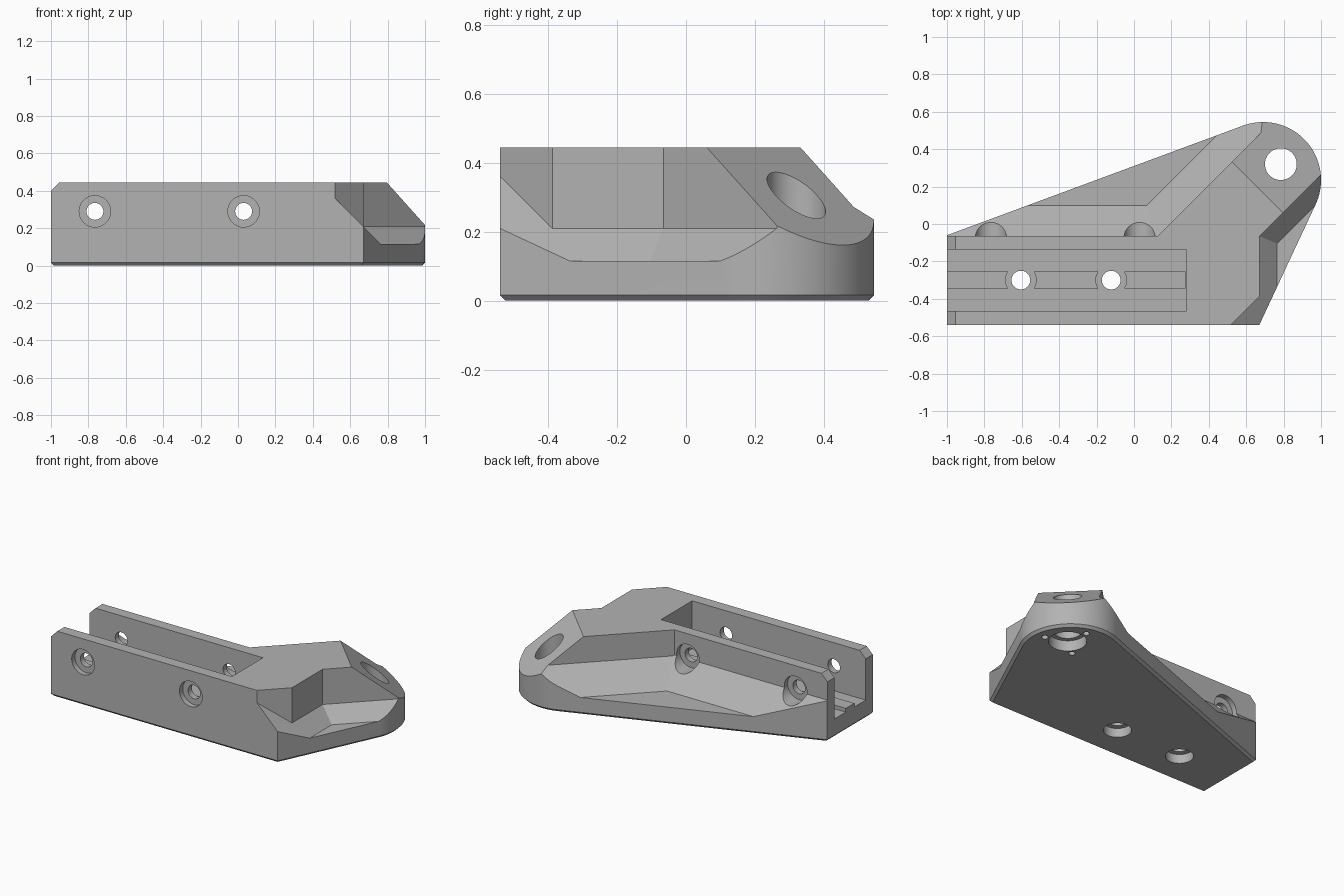
import bpy, bmesh
from math import sin, cos, radians, sqrt
from mathutils import Vector, Matrix

if "Cube" in bpy.data.objects:
    bpy.data.objects.remove(bpy.data.objects["Cube"])

grey = bpy.data.materials.new("plain_grey")
grey.use_nodes = True
COLOUR = (0.45, 0.45, 0.45, 1)
grey.diffuse_color = COLOUR
grey.node_tree.nodes["Principled BSDF"].inputs["Base Color"].default_value = COLOUR

TOP = 0.445
FLOOR = 0.125      # channel floor
LEDGE = 0.115      # lowest level of the side pockets
R = sqrt(0.5)


def to_object(bm, name):
    bmesh.ops.recalc_face_normals(bm, faces=bm.faces)
    mesh = bpy.data.meshes.new(name)
    bm.to_mesh(mesh)
    bm.free()
    mesh.materials.append(grey)
    ob = bpy.data.objects.new(name, mesh)
    bpy.context.collection.objects.link(ob)
    return ob


def box(name, lo, hi):
    bm = bmesh.new()
    lo, hi = Vector(lo), Vector(hi)
    size = hi - lo
    bmesh.ops.create_cube(bm, size=1, matrix=Matrix.Translation((lo + hi) / 2) @ Matrix.Diagonal((*size, 1)))
    return to_object(bm, name)


def cylinder(name, start, end, radius, sides=48):
    bm = bmesh.new()
    a, b = Vector(start), Vector(end)
    turn = (b - a).to_track_quat('Z', 'Y').to_matrix().to_4x4()
    bmesh.ops.create_cone(bm, cap_ends=True, segments=sides, radius1=radius, radius2=radius,
                          depth=(b - a).length, matrix=Matrix.Translation((a + b) / 2) @ turn)
    return to_object(bm, name)


def wedge(name, planes):
    """Large block trimmed to the side n.p > c of every plane."""
    bm = bmesh.new()
    bmesh.ops.create_cube(bm, size=4)
    for n, c in planes:
        n = Vector(n)
        bmesh.ops.bisect_plane(bm, geom=bm.verts[:] + bm.edges[:] + bm.faces[:],
                               plane_co=n * (c / n.length_squared), plane_no=n.normalized(),
                               clear_inner=True)
        bmesh.ops.holes_fill(bm, edges=[e for e in bm.edges if e.is_boundary], sides=0)
    return to_object(bm, name)


def cut(target, cutter):
    cutter.hide_render = True
    mod = target.modifiers.new("cut", 'BOOLEAN')
    mod.operation = 'DIFFERENCE'
    mod.solver = 'EXACT'
    mod.object = cutter
    bpy.context.view_layer.objects.active = target
    bpy.ops.object.modifier_apply(modifier=mod.name)
    bpy.data.objects.remove(cutter)


# Bracket body: straight sides running into a rounded nose
nose = Vector((0.69, 0.235))
outline = [(-1, -0.06), (-1, -0.54), (0.67, -0.54)]
for i in range(41):
    a = radians(-25 + 135 * i / 40)
    outline.append((nose.x + 0.31 * cos(a), nose.y + 0.31 * sin(a)))
bm = bmesh.new()
base = bm.faces.new([bm.verts.new((x, y, 0)) for x, y in outline])
lid = bmesh.ops.extrude_face_region(bm, geom=[base])
bmesh.ops.translate(bm, vec=(0, 0, TOP), verts=[v for v in lid["geom"] if isinstance(v, bmesh.types.BMVert)])
bmesh.ops.recalc_face_normals(bm, faces=bm.faces)
rim = [e for e in bm.edges if all(v.co.z < 0.001 for v in e.verts)]
bmesh.ops.bevel(bm, geom=rim, offset=0.016, segments=1, affect='EDGES')
body = to_object(bm, "bracket_body")

# Rear pocket with sloping fillets against its two walls
cut(body, wedge("rear_pocket", [
    ((0, 1, 0), -0.063), ((-R, R, 0), -0.136), ((0, 0, 1), LEDGE),
    ((0, 1, 1), 0.215), ((-R, R, 1), 0.136)]))

# Front corner pocket, in two convex halves
for name, walls in (("side_pocket", [((1, 0, 0), 0.67), ((R, -R, 0), 0.52)]),
                    ("corner_pocket", [((R, -R, 0), 0.748)])):
    cut(body, wedge(name, walls + [((0, 0, 1), LEDGE), ((1, 0, 1), 0.88), ((R, -R, 1), 0.73)]))

# Sloping face of the nose and chamfer on the open end
slope = 0.79
cut(body, wedge("nose_slope", [((slope * R, slope * R, 1), TOP + slope * 0.605)]))
cut(body, wedge("end_chamfer", [((-1, 0, 1), 1.4)]))

# Open channel
cut(body, box("channel", (-1.2, -0.465, FLOOR), (0.28, -0.137, 1)))

# Cross holes through both walls, recessed on the outside
for x in (-0.765, 0.03):
    cut(body, cylinder("cross_hole", (x, -0.7, 0.29), (x, 0.1, 0.29), 0.045))
    cut(body, cylinder("front_recess", (x, -0.7, 0.29), (x, -0.505, 0.29), 0.084))
    cut(body, cylinder("rear_recess", (x, -0.098, 0.29), (x, 0.5, 0.29), 0.084))

# Floor holes, recessed underneath
FLOOR_HOLES = (-0.605, -0.122)
for x in FLOOR_HOLES:
    cut(body, cylinder("floor_hole", (x, -0.3, -0.1), (x, -0.3, 0.3), 0.05))
    cut(body, cylinder("floor_recess", (x, -0.3, -0.1), (x, -0.3, 0.06), 0.084))

# Nose bore, wider underneath, with three small holes around it
bx, by = 0.785, 0.32
cut(body, cylinder("nose_bore", (bx, by, -0.1), (bx, by, 0.6), 0.085))
cut(body, cylinder("nose_recess", (bx, by, -0.1), (bx, by, 0.07), 0.114))
for k in range(3):
    a = radians(-20 + 120 * k)
    px, py = bx + 0.145 * cos(a), by + 0.145 * sin(a)
    cut(body, cylinder("pin_hole", (px, py, -0.1), (px, py, 0.05), 0.02, 20))

# Guide rail on the channel floor, interrupted around the holes
rail = box("guide_rail", (-1, -0.345, FLOOR - 0.01), (0.275, -0.255, FLOOR + 0.025))
for x in FLOOR_HOLES:
    cut(rail, box("rail_gap", (x - 0.07, -0.5, 0), (x + 0.07, 0, 0.5)))
    cut(rail, cylinder("rail_gap", (x, -0.3, 0), (x, -0.3, 0.5), 0.082))

# Smooth the round surfaces, keep the rest crisp
for ob in (body, rail):
    bpy.ops.object.select_all(action='DESELECT')
    ob.select_set(True)
    bpy.context.view_layer.objects.active = ob
    bpy.ops.object.shade_smooth_by_angle(angle=radians(25))
